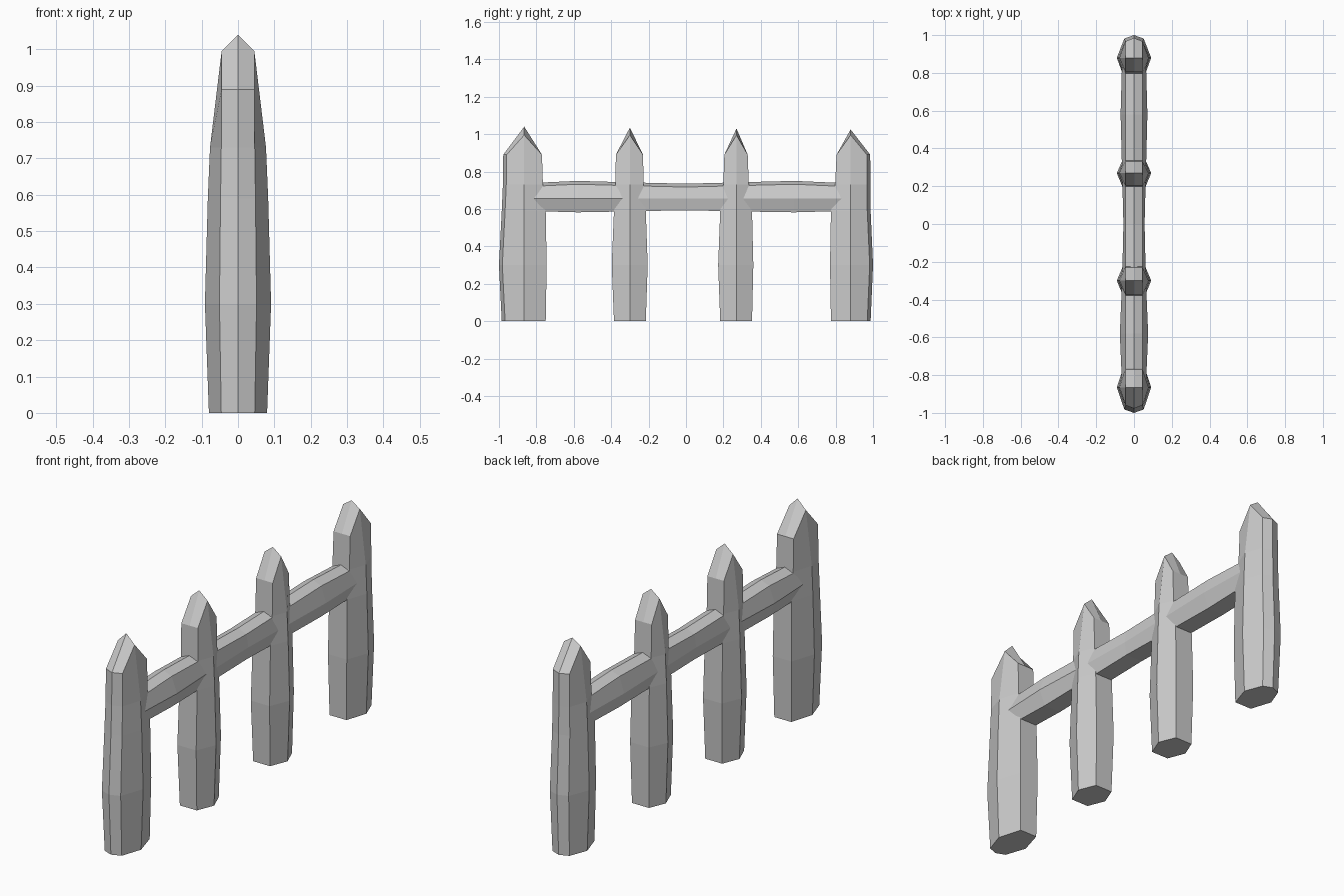
import bpy

if "Cube" in bpy.data.objects:
    bpy.data.objects.remove(bpy.data.objects["Cube"])


def loft(name, rings, caps):
    """Join equal rings of points with quads, then add the given cap faces."""
    n = len(rings[0])
    verts = [p for r in rings for p in r]
    faces = []
    for k in range(len(rings) - 1):
        a, b = k * n, (k + 1) * n
        for i in range(n):
            j = (i + 1) % n
            faces.append((a + i, a + j, b + j, b + i))
    extra, cap_faces = caps(n, len(verts) - n)
    mesh = bpy.data.meshes.new(name)
    mesh.from_pydata(verts + extra, [], faces + cap_faces)
    mesh.validate()
    obj = bpy.data.objects.new(name, mesh)
    bpy.context.collection.objects.link(obj)
    # consistent outward normals
    bpy.context.view_layer.objects.active = obj
    obj.select_set(True)
    bpy.ops.object.mode_set(mode='EDIT')
    bpy.ops.mesh.select_all(action='SELECT')
    bpy.ops.mesh.normals_make_consistent(inside=False)
    bpy.ops.object.mode_set(mode='OBJECT')
    obj.select_set(False)
    return obj


def post(name, yc, base, belly, top, apex, bulge0=0.0, bulge1=0.0):
    """Faceted stake: bulging shaft with a folded, pointed top."""
    def ring(z, sx, cx, span, side_z=None):
        y0, y1 = span
        sz = z if side_z is None else side_z
        c0, c1 = y0 + bulge0, y1 - bulge1
        return [(-sx, yc, sz), (-cx, c0, z), (0, y0, z), (cx, c0, z),
                (sx, yc, sz), (cx, c1, z), (0, y1, z), (-cx, c1, z)]

    shoulder = [t + (b - t) * 0.25 for t, b in zip(top, base)]
    rings = [ring(0, 0.08, 0.046, base),
             ring(0.30, 0.091, 0.051, belly),
             ring(0.59, 0.083, 0.048, base),
             ring(0.73, 0.077, 0.046, shoulder),
             ring(0.89, 0.045, 0.045, top, side_z=0.995)]

    def caps(n, t):
        tip = t + n
        roof = [(t + i, t + (i + 1) % n, t + (i + 2) % n, tip) for i in (0, 2, 4, 6)]
        return [(0, yc, apex)], [tuple(range(n))] + roof

    return loft(name, rings, caps)


# Four pointed posts
post("end_post_front", -0.865, (-0.985, -0.75), (-1.0, -0.745), (-0.977, -0.77), 1.04, bulge0=0.018)
post("inner_post_front", -0.30, (-0.385, -0.215), (-0.397, -0.205), (-0.375, -0.23), 1.035)
post("inner_post_back", 0.27, (0.183, 0.353), (0.172, 0.36), (0.205, 0.33), 1.03)
post("end_post_back", 0.88, (0.775, 0.987), (0.77, 1.0), (0.805, 0.985), 1.025, bulge1=0.018)


# Wavy rail through the posts: y, half width, bottom z, top z
def rail_ring(y, w, zb, zt):
    return [(-0.045, y, zb), (0.045, y, zb), (w, y, 0.655),
            (0.046, y, zt - 0.018), (0, y, zt), (-0.046, y, zt - 0.018), (-w, y, 0.655)]


stations = [(-0.86, 0.063, 0.59, 0.737), (-0.58, 0.075, 0.582, 0.75),
            (-0.30, 0.063, 0.587, 0.742), (0.0, 0.056, 0.593, 0.735),
            (0.27, 0.063, 0.587, 0.742), (0.58, 0.071, 0.582, 0.75),
            (0.87, 0.063, 0.59, 0.737)]
loft("rail", [rail_ring(*s) for s in stations],
     lambda n, t: ([], [tuple(range(n)), tuple(range(t, t + n))]))
